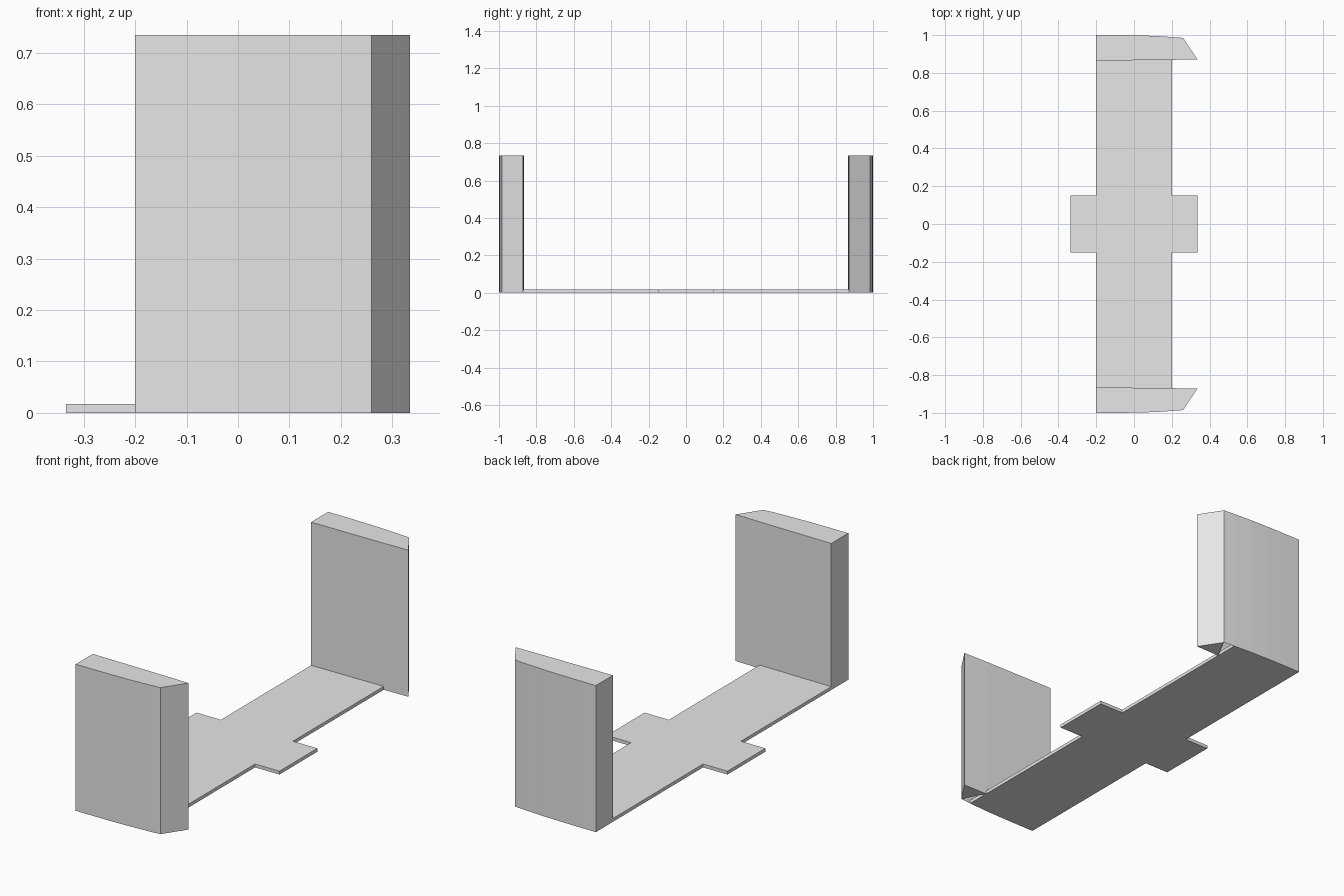
import bpy
import bmesh

cube = bpy.data.objects.get("Cube")
if cube:
    bpy.data.objects.remove(cube, do_unlink=True)

WALL_TOP = 0.735
PLATE_TOP = 0.017

grey = bpy.data.materials.new("light_grey")
grey.use_nodes = True
grey.diffuse_color = (0.8, 0.8, 0.8, 1)
grey.node_tree.nodes["Principled BSDF"].inputs["Base Color"].default_value = (0.8, 0.8, 0.8, 1)

# Outer edge of an end wall, gently curved, up to the edge of the plate
curve = [(-0.2, 1), (-0.1, 1), (0, 0.999), (0.1, 0.996), (0.2, 0.99)]
corner, tip = (0.26, 0.985), (0.335, 0.872)
inner_edge, inner_end = (0.2, 0.869), (-0.2, 0.865)


def prism(name, outline, height, bottoms):
    """Extrude an outline upward; bottoms lists the index groups closed below."""
    bm = bmesh.new()
    low = [bm.verts.new((x, y, 0)) for x, y in outline]
    high = [bm.verts.new((x, y, height)) for x, y in outline]
    count = len(outline)
    for i in range(count):
        j = (i + 1) % count
        bm.faces.new((low[i], low[j], high[j], high[i]))
    bm.faces.new(high)
    for group in bottoms:
        bm.faces.new([low[i] for i in group])
    bmesh.ops.recalc_face_normals(bm, faces=bm.faces)
    mesh = bpy.data.meshes.new(name)
    bm.to_mesh(mesh)
    bm.free()
    mesh.materials.append(grey)
    obj = bpy.data.objects.new(name, mesh)
    bpy.context.collection.objects.link(obj)
    return obj


# End walls: the plate closes them below, except for the overhanging tip
wall = curve + [corner, tip, inner_edge, inner_end]
first = len(curve)
for name, side in (("back_wall", 1), ("front_wall", -1)):
    prism(name, [(x, y * side) for x, y in wall], WALL_TOP,
          [(first, first + 1, first + 2)])

# Base plate: long strip with a short arm on each side
right_arm = [(0.2, 0.15), (0.335, 0.15), (0.335, -0.15), (0.2, -0.15)]
left_arm = [(-x, -y) for x, y in right_arm]
front_curve = [(x, -y) for x, y in reversed(curve)]
plate = curve + right_arm + front_curve + left_arm
prism("base_plate", plate, PLATE_TOP, [range(len(plate))])
